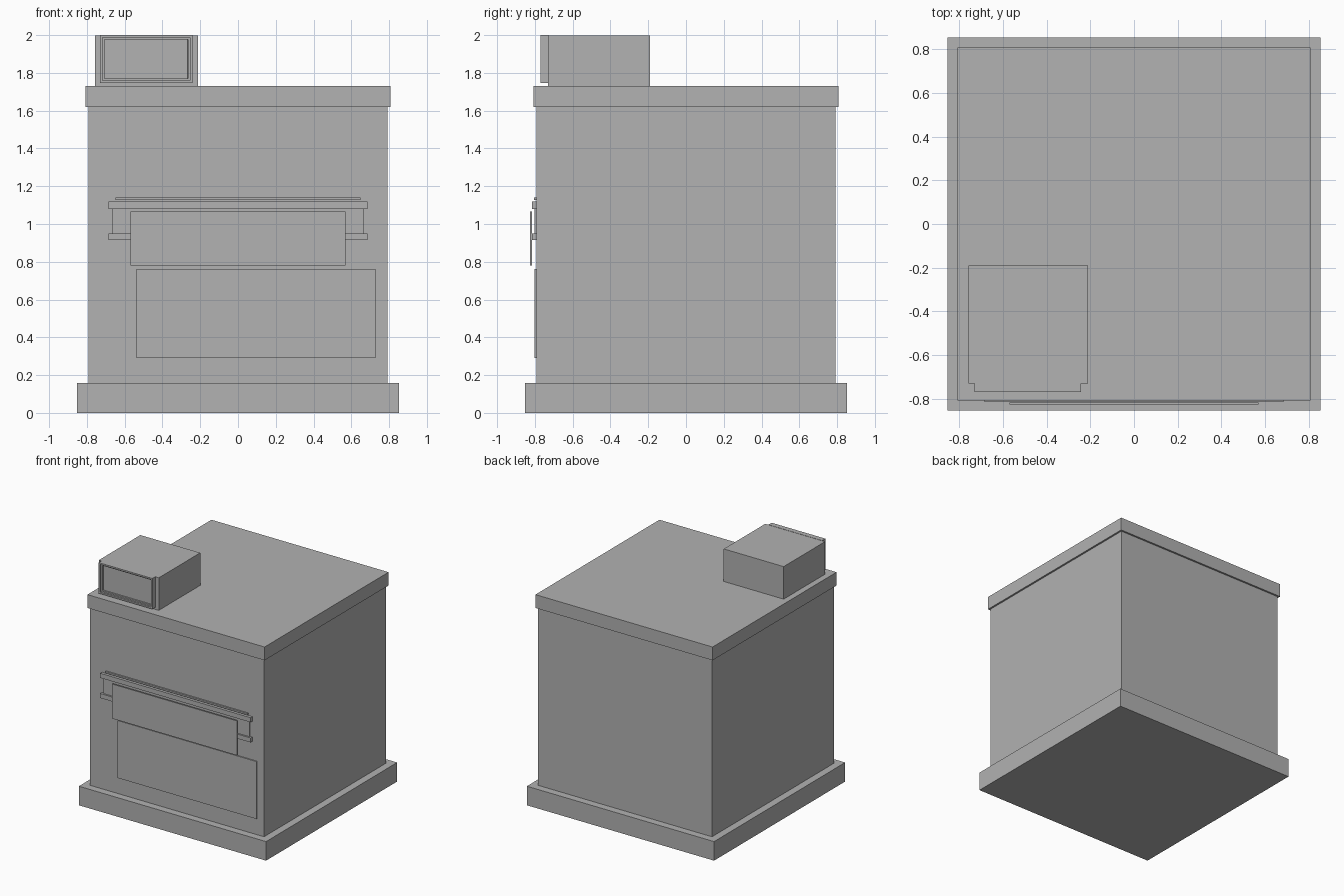
import bpy
import bmesh

if "Cube" in bpy.data.objects:
    bpy.data.objects.remove(bpy.data.objects["Cube"])

grey = bpy.data.materials.new("plain grey")
grey.diffuse_color = (0.445, 0.445, 0.445, 1)
grey.use_nodes = True
grey.node_tree.nodes["Principled BSDF"].inputs["Base Color"].default_value = grey.diffuse_color


def finish(name, bm):
    mesh = bpy.data.meshes.new(name)
    bmesh.ops.recalc_face_normals(bm, faces=bm.faces)
    bm.to_mesh(mesh)
    bm.free()
    mesh.materials.append(grey)
    obj = bpy.data.objects.new(name, mesh)
    bpy.context.collection.objects.link(obj)
    return obj


def box(name, x, y, z):
    """Box from (min, max) ranges on each axis."""
    bm = bmesh.new()
    bmesh.ops.create_cube(bm, size=1)
    for v in bm.verts:
        for i, (lo, hi) in enumerate((x, y, z)):
            v.co[i] = hi if v.co[i] > 0 else lo
    return finish(name, bm)


# Main cabinet
box("base_plinth", (-0.853, 0.853), (-0.853, 0.853), (0, 0.157))
box("cabinet_body", (-0.792, 0.792), (-0.792, 0.792), (0.157, 1.62))
box("top_slab", (-0.807, 0.807), (-0.807, 0.807), (1.62, 1.73))

# Front panels
box("lower_panel", (-0.537, 0.729), (-0.801, -0.79), (0.29, 0.763))
box("upper_panel", (-0.569, 0.569), (-0.827, -0.816), (0.781, 1.065))

# Rails holding the upper panel
for name, z in (("upper_rail", (1.08, 1.118)), ("lower_rail", (0.914, 0.951))):
    box(name, (-0.685, 0.685), (-0.815, -0.79), z)
box("rail_backing", (-0.664, 0.664), (-0.801, -0.79), (0.951, 1.08))
box("thin_trim", (-0.648, 0.648), (-0.805, -0.79), (1.126, 1.139))

# Small unit on top
box("top_unit", (-0.757, -0.211), (-0.73, -0.19), (1.73, 1.998))

# Display bezel: front face inset twice, with a stepped recess
bezel = box("display_bezel", (-0.731, -0.242), (-0.77, -0.728), (1.747, 2.0))
bm = bmesh.new()
bm.from_mesh(bezel.data)
bm.faces.ensure_lookup_table()
front = min(bm.faces, key=lambda f: f.calc_center_median().y)
for margin, depth in ((0.018, 0.014), (0.015, 0.012)):
    bmesh.ops.inset_individual(bm, faces=[front], thickness=margin)
    bmesh.ops.inset_individual(bm, faces=[front], thickness=0.0005, depth=-depth)
bm.to_mesh(bezel.data)
bm.free()
